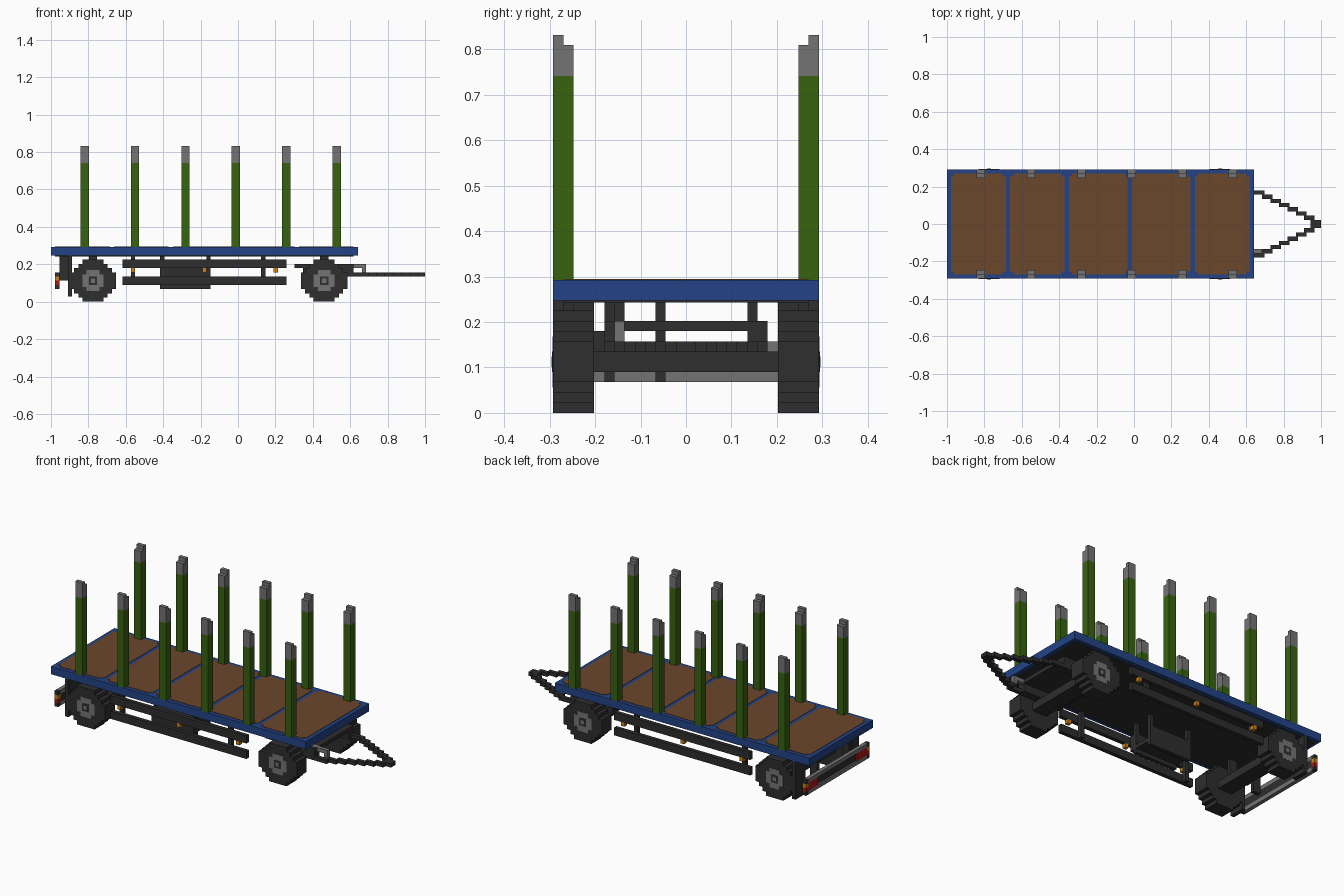
import bpy, bmesh

cube = bpy.data.objects.get("Cube")
if cube:
    bpy.data.objects.remove(cube, do_unlink=True)

U = 2 / 89          # size of one block
WIDTH = 26          # blocks across


def material(name, rgb):
    lin = [((c / 255 + 0.055) / 1.055) ** 2.4 for c in rgb] + [1.0]
    m = bpy.data.materials.new(name)
    m.use_nodes = True
    m.diffuse_color = lin
    m.node_tree.nodes["Principled BSDF"].inputs["Base Color"].default_value = lin
    return m


BLUE = material("frame blue", (35, 68, 135))
BROWN = material("deck brown", (107, 71, 44))
GREEN = material("stake green", (55, 98, 15))
GREY = material("metal grey", (116, 116, 116))
DARK = material("chassis dark", (46, 46, 46))
ORANGE = material("marker orange", (205, 130, 20))
RED = material("lamp red", (170, 25, 20))


def world(p):
    return (p[0] * U - 1, (p[1] - WIDTH / 2) * U, p[2] * U)


def finish(name, bm, mat):
    bmesh.ops.recalc_face_normals(bm, faces=bm.faces)
    me = bpy.data.meshes.new(name)
    bm.to_mesh(me)
    bm.free()
    me.materials.append(mat)
    ob = bpy.data.objects.new(name, me)
    bpy.context.collection.objects.link(ob)
    return ob


def boxes(name, mat, items, mirror=False):
    """Blocks given as (x0, x1, y0, y1, z0, z1), optionally repeated on the far side."""
    items = list(items)
    if mirror:
        items += [(a, b, WIDTH - d, WIDTH - c, e, f) for a, b, c, d, e, f in items]
    bm = bmesh.new()
    for a, b, c, d, e, f in items:
        vs = bmesh.ops.create_cube(bm, size=1)["verts"]
        for v in vs:
            v.co = world((a if v.co.x < 0 else b, c if v.co.y < 0 else d,
                          e if v.co.z < 0 else f))
    return finish(name, bm, mat)


def prism(name, mat, outline, offset):
    """Extrude a closed outline of block coordinates by an offset."""
    bm = bmesh.new()
    face = bm.faces.new([bm.verts.new(world(p)) for p in outline])
    new = bmesh.ops.extrude_face_region(bm, geom=[face])["geom"]
    bmesh.ops.translate(bm, verts=[v for v in new if isinstance(v, bmesh.types.BMVert)],
                        vec=[o * U for o in offset])
    return finish(name, bm, mat)


# Deck frame, dark underside and inset floor panels with notched corners
boxes("deck_frame", BLUE, [(0, 73, 0, 26, 11, 13)])
boxes("deck_underside", DARK, [(1, 72, 1, 25, 10.8, 11)])
seams = [0, 14, 28, 43, 58, 72]
for n, (s, e) in enumerate(zip(seams, seams[1:])):
    a, b, c, d, k = s + 1, e, 1, 25, 0.7
    pts = [(a + k, c), (b - k, c), (b - k, c + k), (b, c + k), (b, d - k), (b - k, d - k),
           (b - k, d), (a + k, d), (a + k, d - k), (a, d - k), (a, c + k), (a + k, c + k)]
    prism(f"floor_panel_{n + 1}", BROWN, [(x, y, 13) for x, y in pts], (0, 0, 0.1))

# Stakes with stepped grey tips
stake_x = [7 + 12 * n for n in range(6)]
boxes("stakes", GREEN, [(x, x + 2, 0, 2, 13, 33) for x in stake_x], True)
boxes("stake_tips", GREY, [b for x in stake_x for b in
                           ((x, x + 2, 0, 1, 33, 37), (x, x + 2, 1, 2, 33, 36))], True)

# Wheels: stepped tyre outline, hub rings as thin plates
half = [2.5, 3.5, 4.5, 5.5, 5.5]
rows = half + half[::-1]
for label, cx in (("rear", 10), ("front", 65)):
    right = []
    for z, h in enumerate(rows):
        for p in ((h, z), (h, z + 1)):
            if len(right) > 1 and right[-1][0] == right[-2][0] == h:
                right.pop()
            right.append(p)
    outline = [(cx + h, 0, z) for h, z in right] + [(cx - h, 0, z) for h, z in right[::-1]]
    for side, y, out in (("right", 0, -1), ("left", 22, 1)):
        prism(f"{label}_tyre_{side}", DARK, [(x, y, z) for x, _, z in outline], (0, 4, 0))
        face_y = 0 if out < 0 else 26

        def plate(name, mat, blocks, t):
            ys = sorted((face_y, face_y + out * t))
            boxes(f"{label}_{name}_{side}", mat,
                  [(cx - w, cx + w, *ys, 5 - h, 5 + h) for w, h in blocks])

        plate("rim", GREY, [(2.5, 1.5), (1.5, 2.5)], 0.05)
        plate("hub_ring", DARK, [(1.0, 1.0)], 0.1)
        plate("hub_cap", GREY, [(0.5, 0.5)], 0.15)

# Axles
boxes("axles", DARK, [(8, 12, 4, 22, 4, 6), (63, 67, 4, 22, 4, 6)])
boxes("rear_axle_hangers", DARK, [(9, 11, 6, 7, 6, 11)], True)

# Side guards on both sides, with hangers and marker lamps
boxes("side_guards", DARK, [(17, 56, 0, 1, 8, 10), (17, 56, 0, 1, 4, 6)], True)
boxes("guard_hangers", DARK, [(19, 20, 1, 2, 4, 11), (50, 51, 1, 2, 4, 11)], True)
boxes("marker_lamps", ORANGE, [(x, x + 1, 0, 1, 7, 8) for x in (19, 36, 53)], True)

# Underslung tray, off to the right side
boxes("storage_tray", DARK, [(26, 38, 5, 6, 3, 8), (26, 38, 10, 11, 3, 8),
                             (26, 38, 6, 10, 4, 5), (26, 38, 4, 5, 4, 8)])
boxes("tray_hangers", DARK, [(x, x + 1, y, y + 1, 8, 11) for x in (26, 37) for y in (5, 10)])

# Steering frame on the front axle
boxes("steering_frame", DARK, [(58, 72, 5, 21, 8, 9)])
boxes("steering_frame_legs", DARK, [(60, 72, 5, 7, 6, 8), (64, 66, 6, 7, 9, 11)], True)
boxes("brake_lever", GREY, [(69.5, 74, 6, 7, 8, 9), (74, 75, 6, 7, 7, 9)])

# Drawbar: two stepped arms meeting at the tow eye
arms = [(60, 75.5, 5, 6, 6, 7)]
arms += [(73 + 2 * n, 75.5 + 2 * n, 5 + n, 6 + n, 6, 7) for n in range(1, 7)]
boxes("drawbar_arms", DARK, arms, True)
boxes("tow_eye", DARK, [(86.5, 89, 12, 14, 6, 7)])

# Mudflaps, rear bumper and its lamps
boxes("mudflaps", DARK, [(4, 5, 0, 4, 1.2, 11)], True)
boxes("bumper_brackets", DARK, [(2, 4, 6, 7, 5, 11)], True)
boxes("bumper_bars", GREY, [(1, 2, 1, 25, 3, 4), (1, 2, 1, 25, 6, 7)])
boxes("bumper_web", DARK, [(1.4, 2, 1, 25, 4, 6)])
boxes("bumper_ends", DARK, [(1, 2, 0, 1, 3, 4), (1, 2, 0, 1, 6, 7)], True)
boxes("tail_lamps", RED, [(1, 1.4, 1, 5, 4, 6), (1, 2, 0, 1, 4, 5)], True)
boxes("tail_indicators", ORANGE, [(1, 2, 0, 1, 5, 6)], True)
